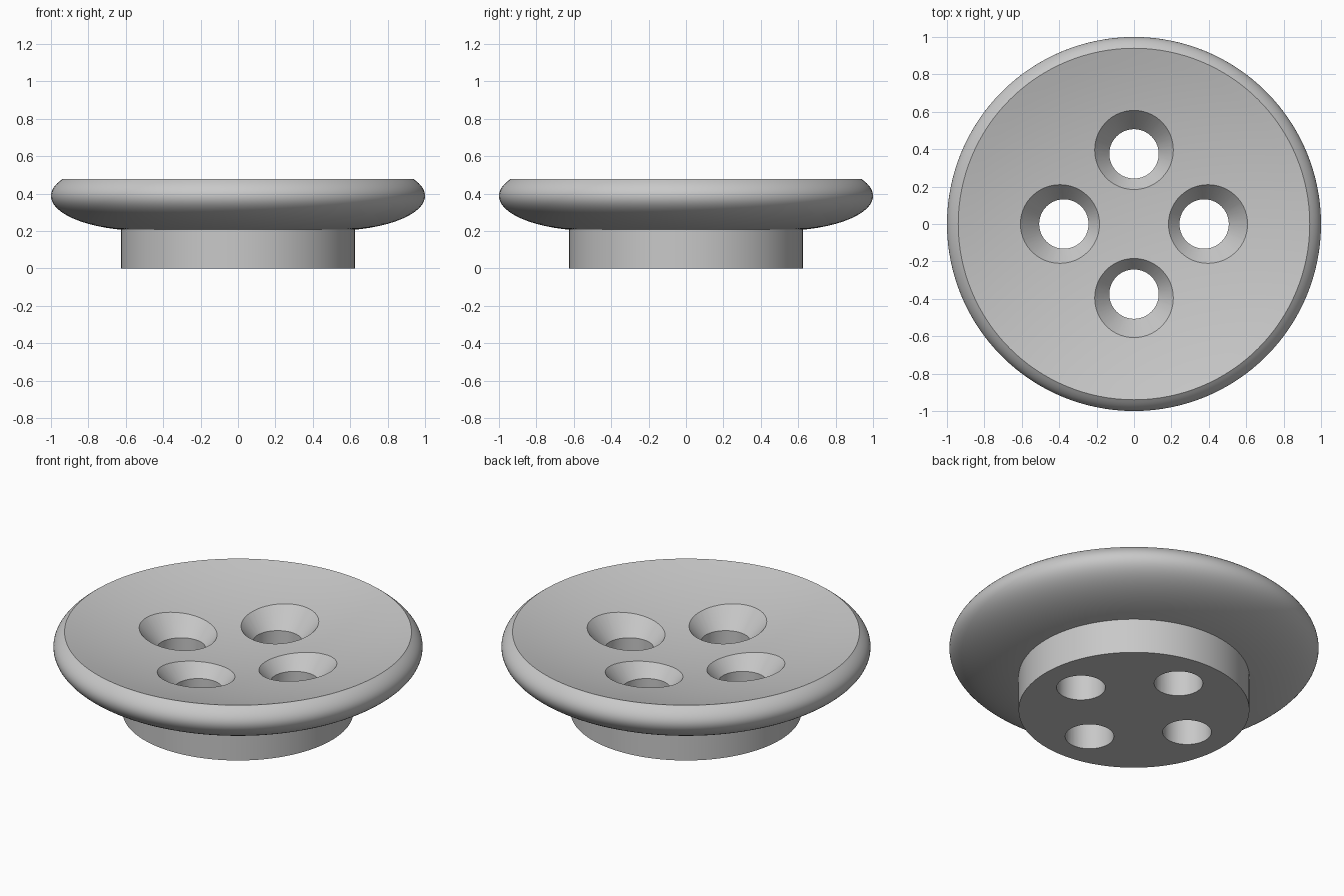
import bpy, bmesh
from math import sin, cos, asin, sqrt, pi, radians, tau

default = bpy.data.objects.get("Cube")
if default:
    bpy.data.objects.remove(default, do_unlink=True)

grey = bpy.data.materials.new("light grey")
grey.use_nodes = True
colour = (0.58, 0.58, 0.58, 1)
grey.diffuse_color = colour
grey.node_tree.nodes["Principled BSDF"].inputs["Base Color"].default_value = colour


def lathe(name, profile, steps):
    """Turn an (r, z) profile, closed on the axis, into a solid."""
    bm = bmesh.new()
    verts = [bm.verts.new((r, 0, z)) for r, z in profile]
    edges = [bm.edges.new(pair) for pair in zip(verts, verts[1:])]
    bmesh.ops.spin(bm, geom=verts + edges, cent=(0, 0, 0), axis=(0, 0, 1),
                   angle=tau, steps=steps, use_merge=False)
    bmesh.ops.remove_doubles(bm, verts=bm.verts, dist=1e-5)
    bmesh.ops.recalc_face_normals(bm, faces=bm.faces)
    mesh = bpy.data.meshes.new(name)
    bm.to_mesh(mesh)
    bm.free()
    mesh.materials.append(grey)
    obj = bpy.data.objects.new(name, mesh)
    bpy.context.collection.objects.link(obj)
    return obj


# Body profile: stem, elliptical rim, shallow spherical dish on top
STEM_R, RIM_R, RIM_Z = 0.625, 0.94, 0.477
CX, CZ, A, B = 0.5, 0.388, 0.5, 0.187
start = -sqrt(1 - ((STEM_R - CX) / A) ** 2)
start, end = asin(start), asin((RIM_Z - CZ) / B)
profile = [(0, 0), (STEM_R, 0)]
n = 28
for i in range(n + 1):
    t = start + (end - start) * i / n
    profile.append((CX + A * cos(t), CZ + B * sin(t)))
edge_r = profile[-1][0]
DISH = 3.4
rings = 12
for i in range(rings - 1, -1, -1):
    r = edge_r * i / rings
    z = RIM_Z - sqrt(DISH ** 2 - r ** 2) + sqrt(DISH ** 2 - edge_r ** 2)
    profile.append((r, z))
body = lathe("button_body", profile, 128)

# Four countersunk through holes
BORE, SINK_Z, TOP = 0.132, 0.28, 0.5
cutter_profile = [(0, -0.1), (BORE, -0.1), (BORE, SINK_Z),
                  (BORE + 0.84 * (TOP - SINK_Z), TOP), (0, TOP)]
bpy.context.view_layer.objects.active = body
for k in range(4):
    cutter = lathe("hole_cutter", cutter_profile, 64)
    cutter.location = (0.375 * cos(k * pi / 2), 0.375 * sin(k * pi / 2), 0)
    cutter.hide_render = True
    mod = body.modifiers.new("hole", "BOOLEAN")
    mod.operation = "DIFFERENCE"
    mod.solver = "EXACT"
    mod.object = cutter
    bpy.context.view_layer.update()
    bpy.ops.object.modifier_apply(modifier=mod.name)
    bpy.data.objects.remove(cutter, do_unlink=True)

# Smooth curved surfaces, crisp edges
bpy.ops.object.select_all(action="DESELECT")
body.select_set(True)
bpy.ops.object.shade_smooth_by_angle(angle=radians(28))
